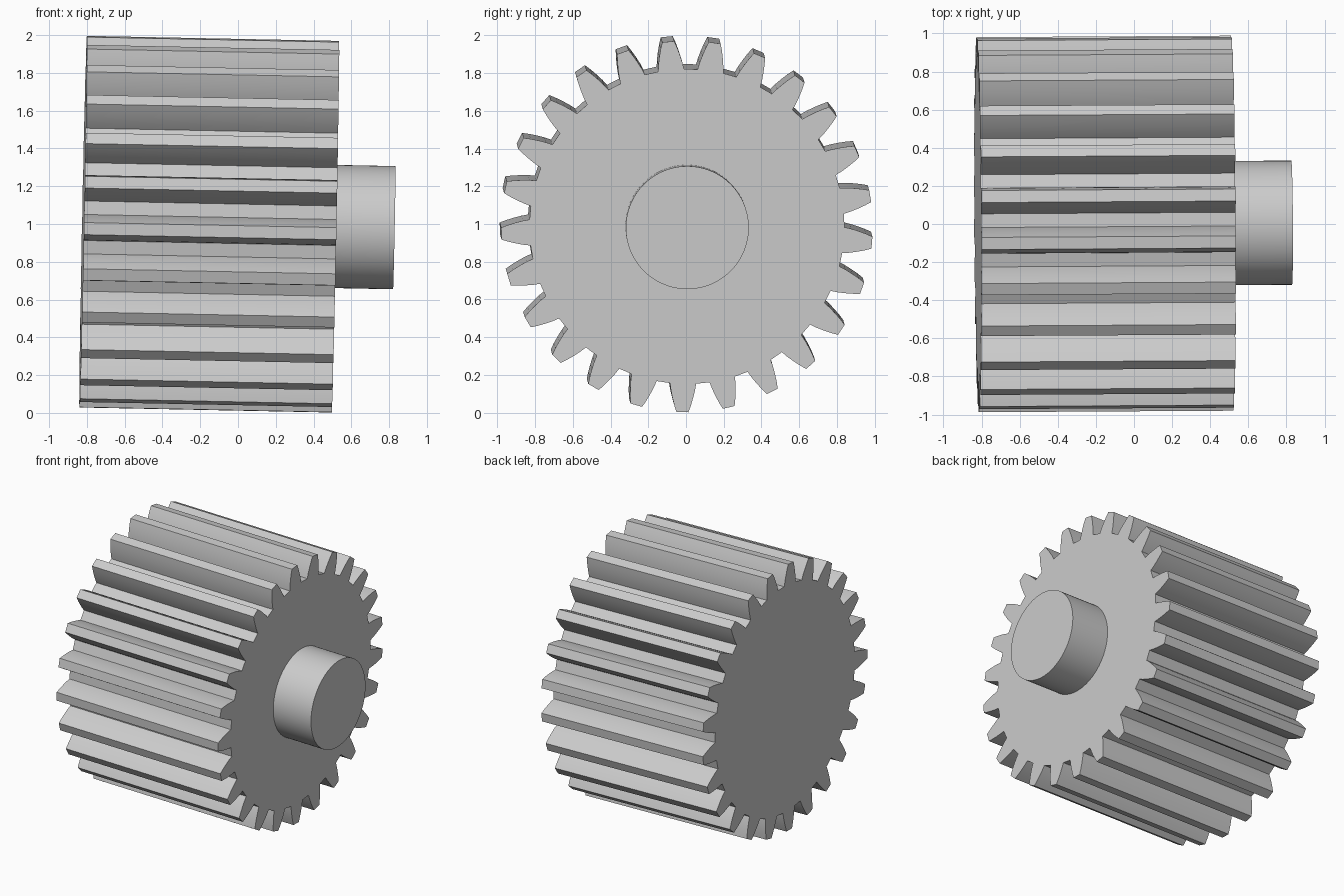
import bpy
import bmesh
from math import sin, cos, pi, radians
from mathutils import Vector, Euler

cube = bpy.data.objects.get("Cube")
if cube:
    bpy.data.objects.remove(cube, do_unlink=True)

TEETH = 25
FIRST_TOOTH = radians(95.8)
FACE_WIDTH = 1.336
SHAFT_END = 1.648
ORIGIN = Vector((-0.82, -0.003, 1.0135))
TILT = Euler((0, 0.02, 0.006))

# Flat grey metal
steel = bpy.data.materials.new("grey_steel")
steel.use_nodes = True
colour = (0.6, 0.6, 0.6, 1)
steel.diffuse_color = colour
steel.node_tree.nodes["Principled BSDF"].inputs["Base Color"].default_value = colour

# Half of one tooth from root to tip: radius, half thickness
FLANK = [(0.835, 0.069), (0.87, 0.064), (0.91, 0.055), (0.95, 0.044), (0.985, 0.032)]


def gear_outline():
    """Closed outline of all teeth, counter-clockwise."""
    points = []
    for i in range(TEETH):
        middle = FIRST_TOOTH + 2 * pi * i / TEETH
        tooth = [(r, -w / r) for r, w in FLANK] + [(r, w / r) for r, w in reversed(FLANK)]
        points += [(r * cos(middle + a), r * sin(middle + a)) for r, a in tooth]
    return points


def circle_outline(radius, sides):
    return [(radius * cos(2 * pi * i / sides), radius * sin(2 * pi * i / sides))
            for i in range(sides)]


def extrude_part(name, outline, start, end):
    """Extrude an outline along the tilted axle."""
    bm = bmesh.new()
    face = bm.faces.new([bm.verts.new((start, y, z)) for y, z in outline])
    grown = bmesh.ops.extrude_face_region(bm, geom=[face], use_keep_orig=True)
    moved = [v for v in grown["geom"] if isinstance(v, bmesh.types.BMVert)]
    bmesh.ops.translate(bm, verts=moved, vec=(end - start, 0, 0))
    bmesh.ops.recalc_face_normals(bm, faces=bm.faces)
    mesh = bpy.data.meshes.new(name)
    bm.to_mesh(mesh)
    bm.free()
    mesh.materials.append(steel)
    part = bpy.data.objects.new(name, mesh)
    bpy.context.collection.objects.link(part)
    part.location = ORIGIN
    part.rotation_euler = TILT
    bpy.ops.object.select_all(action="DESELECT")
    part.select_set(True)
    bpy.context.view_layer.objects.active = part
    bpy.ops.object.shade_smooth_by_angle(angle=radians(25))
    return part


# Toothed wheel and the stub shaft on its right face
extrude_part("gear_wheel", gear_outline(), 0, FACE_WIDTH)
extrude_part("stub_shaft", circle_outline(0.326, 96), FACE_WIDTH - 0.02, SHAFT_END)
